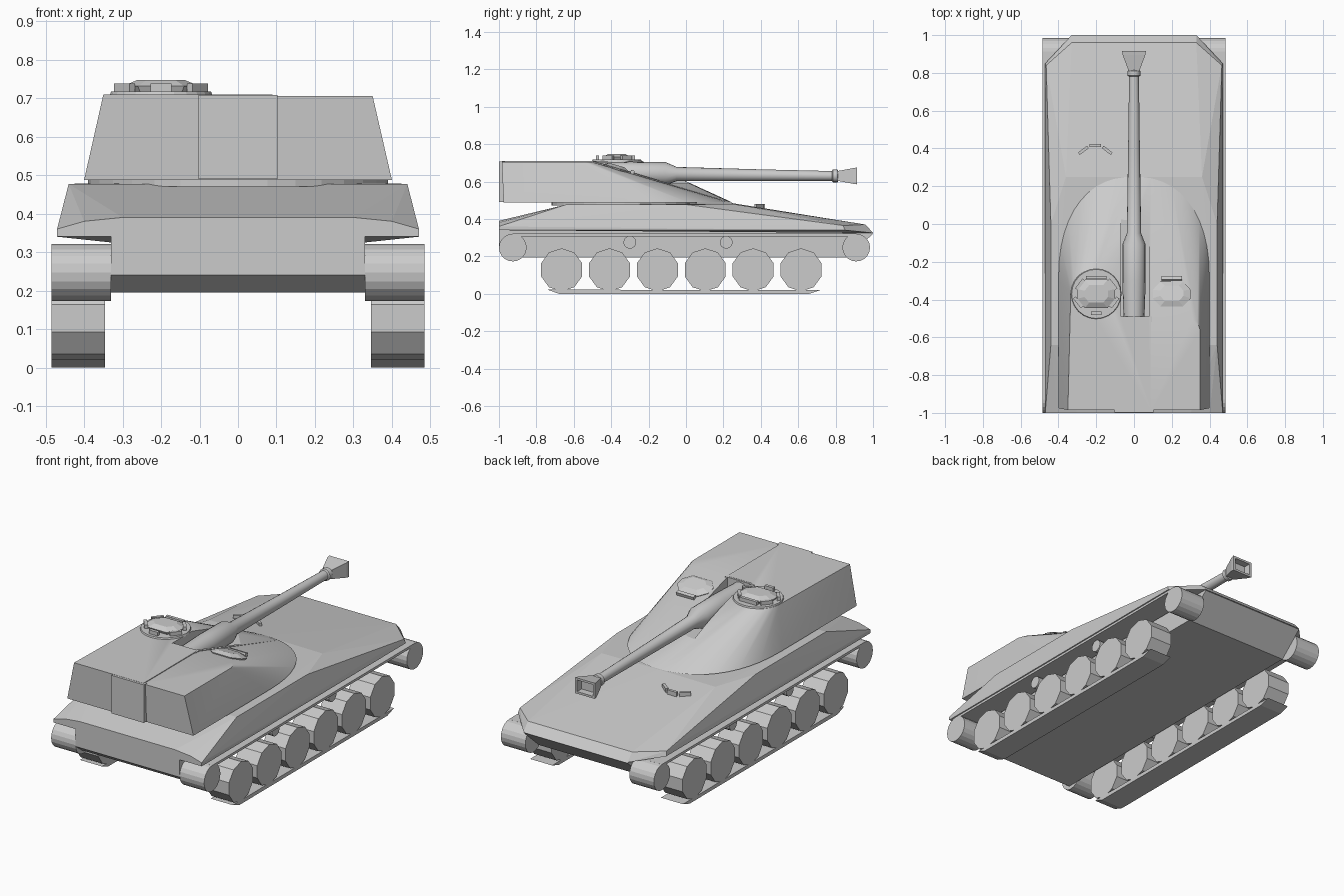
import bpy, bmesh, math
from mathutils import Matrix, Vector

if "Cube" in bpy.data.objects:
    bpy.data.objects.remove(bpy.data.objects["Cube"])


def make(name, bm, smooth=None):
    bmesh.ops.recalc_face_normals(bm, faces=bm.faces[:])
    me = bpy.data.meshes.new(name)
    bm.to_mesh(me)
    bm.free()
    ob = bpy.data.objects.new(name, me)
    bpy.context.collection.objects.link(ob)
    if smooth:
        bpy.ops.object.select_all(action='DESELECT')
        ob.select_set(True)
        bpy.context.view_layer.objects.active = ob
        bpy.ops.object.shade_smooth_by_angle(angle=math.radians(smooth))
    return ob


def hull(name, pts, smooth=None):
    """Convex solid around a handful of points."""
    bm = bmesh.new()
    for p in pts:
        bm.verts.new(p)
    bmesh.ops.convex_hull(bm, input=bm.verts[:])
    bmesh.ops.delete(bm, geom=[v for v in bm.verts if not v.link_faces], context='VERTS')
    bmesh.ops.dissolve_limit(bm, angle_limit=0.01, verts=bm.verts[:], edges=bm.edges[:])
    return make(name, bm, smooth)


def both(pts):
    return [(s * x, y, z) for x, y, z in pts for s in (1, -1)]


def box(name, c, size, rot=0, tilt=0):
    bm = bmesh.new()
    m = (Matrix.Translation(c) @ Matrix.Rotation(rot, 4, 'Z') @ Matrix.Rotation(tilt, 4, 'X')
         @ Matrix.Diagonal((*size, 1)))
    bmesh.ops.create_cube(bm, size=1, matrix=m)
    return make(name, bm)


def wheel(name, x0, x1, y, z, r, n):
    bm = bmesh.new()
    m = Matrix.Translation(((x0 + x1) / 2, y, z)) @ Matrix.Rotation(math.pi / 2, 4, 'Y')
    m = m @ Matrix.Rotation(math.pi / 2, 4, 'Z')
    bmesh.ops.create_cone(bm, cap_ends=True, segments=n, radius1=r, radius2=r,
                          depth=abs(x1 - x0), matrix=m)
    return make(name, bm)


def lathe_y(name, prof, n=16):
    """Rings along y: (y, z centre, radius)."""
    bm = bmesh.new()
    rings = [[bm.verts.new((r * math.cos(2 * math.pi * i / n), y,
                            z + r * math.sin(2 * math.pi * i / n))) for i in range(n)]
             for y, z, r in prof]
    for a, b in zip(rings, rings[1:]):
        for i in range(n):
            bm.faces.new((a[i], a[(i + 1) % n], b[(i + 1) % n], b[i]))
    bm.faces.new(rings[0])
    bm.faces.new(rings[-1])
    return make(name, bm, 30)


def cut(ob, cutter):
    m = ob.modifiers.new('cut', 'BOOLEAN')
    m.operation = 'DIFFERENCE'
    m.object = cutter
    m.solver = 'EXACT'
    cutter.hide_render = True
    cutter.hide_set(True)


# Hull: lower tub and upper body with sloped glacis
hull('lower_hull', both([(.33, -1, .38), (.33, -1, .24), (.33, -.94, .195),
                         (.33, .86, .195), (.33, 1, .32), (.33, .96, .36)]))
hull('upper_hull', both([(.47, -1, .34), (.47, .85, .34), (.33, 1, .325),
                         (.47, -1, .36), (.465, .84, .365), (.33, .96, .37),
                         (.3, -1, .39), (.4, -1, .38), (.44, -.64, .477),
                         (.44, 0, .477), (.36, .25, .48), (0, .25, .484)]))

# Running gear
for s, side in ((1, 'right'), (-1, 'left')):
    for i in range(6):
        wheel(f'{side}_road_wheel_{i + 1}', s * .345, s * .485, -.665 + .256 * i, .128, .115, 10)
    wheel(f'{side}_sprocket', s * .33, s * .485, -.926, .247, .074, 20)
    wheel(f'{side}_idler', s * .33, s * .485, .91, .247, .074, 20)
    for y in (-.3, .215):
        wheel(f'{side}_return_roller', s * .33, s * .45, y, .275, .034, 14)
    hull(f'{side}_track_bottom', [(s * x, y, z) for x in (.345, .485) for y, z in
                                  ((-.74, .022), (-.68, 0), (.66, 0), (.72, .02))])
    box(f'{side}_track_top', (s * .415, -.008, .314), (.14, 1.84, .014))

# Turret: two lobes, the left one raised into a cone under the cupola
SEAM, BASE = .09, .487
CX, CY = -.2, -.37


def nose(x):
    return -.3 + .55 * max(0, 1 - (abs(x) / .4) ** 2.3) ** (1 / 2.3)


def outline(x0, x1, n=24):
    xs = [.4 * math.sin(math.pi * (i / n - .5)) for i in range(n + 1)]
    xs = [x for x in xs if x0 < x < x1] + [x0, x1]
    return [(x, nose(x), BASE) for x in xs]


right = hull('turret_right', outline(SEAM, .4) + [
    (.4, -.975, BASE), (SEAM, -.975, BASE), (.35, -.985, .705), (SEAM, -.985, .705),
    (.35, -.56, .705), (.335, -.52, .705), (.31, -.505, .705), (SEAM, -.5, .705)], 25)
ring = [(CX + .135 * math.cos(a * math.pi / 12), CY + .135 * math.sin(a * math.pi / 12), .709)
        for a in range(24)]
left = hull('turret_left', outline(-.4, SEAM) + ring + [
    (-.4, -.975, BASE), (SEAM, -.975, BASE), (-.35, -.985, .709), (SEAM, -.985, .709),
    (SEAM, -.5, .709)], 25)
slot = box('gun_slot_cutter', (.005, 0, .69), (.15, 1, .2))
cut(left, slot)
box('turret_rear_panel', (0, -.984, .599), (.205, .03, .218))
bm = bmesh.new()
bmesh.ops.create_cone(bm, cap_ends=True, segments=32, radius1=.39, radius2=.39, depth=.02,
                      matrix=Matrix.Translation((0, -.33, .481)))
make('turret_ring', bm)

# Gun with thick sleeve, tapered barrel and flared muzzle brake
lathe_y('gun_barrel', [(-.51, .645, .055), (-.3, .644, .062), (-.11, .642, .062), (-.05, .64, .038),
                       (.4, .634, .031), (.78, .63, .026), (.785, .63, .034),
                       (.81, .63, .034), (.815, .63, .026), (.86, .63, .026)])
box('gun_mount', (0, -.505, .675), (.19, .03, .066))
brake = hull('muzzle_brake', both([(.028, .81, .604), (.028, .81, .656), (.06, .895, .588),
                                   (.06, .895, .672), (.063, .915, .585), (.063, .915, .675)]))
cut(brake, box('muzzle_cutter', (0, .92, .63), (.1, .09, .066)))


# Hatches: flat-sided lids with chamfered tops
def lid(name, c, rx, ry, h, tilt=0):
    m = Matrix.Translation(c) @ Matrix.Rotation(tilt, 4, 'X')
    pts = []
    for k, z in ((.9, 0), (1, h * .5), (.62, h)):
        pts += [m @ Vector((k * sx * x, k * sy * y, z)) for x, y in ((rx, ry * .35), (rx * .6, ry))
                for sx in (1, -1) for sy in (1, -1)]
    hull(name, pts)


bm = bmesh.new()
bmesh.ops.create_cone(bm, cap_ends=True, segments=24, radius1=.134, radius2=.13, depth=.012,
                      matrix=Matrix.Translation((CX, CY, .711)))
make('cupola_base', bm)
lid('cupola_hatch', (CX, CY, .715), .1, .075, .032)
for dx, dy, w, a in ((0, .087, .11, 0), (-.085, .05, .065, .9), (.085, .05, .065, -.9),
                     (-.095, -.045, .065, -.9), (.095, -.045, .065, .9), (0, -.103, .055, 0)):
    box('cupola_periscope', (CX + dx, CY + dy, .726), (w, .018, .024), a)
TILT = -math.atan2(.22, .75)
lid('right_hatch', (.2, -.375, .658), .1, .068, .03, TILT)
box('right_periscope', (.2, -.288, .645), (.11, .02, .03), 0, TILT)

# Driver periscopes on the glacis
for x, y, a in ((-.268, .39, .65), (-.205, .415, 0), (-.142, .39, -.65)):
    box('driver_periscope', (x, y, .467), (.06, .016, .026), a)
